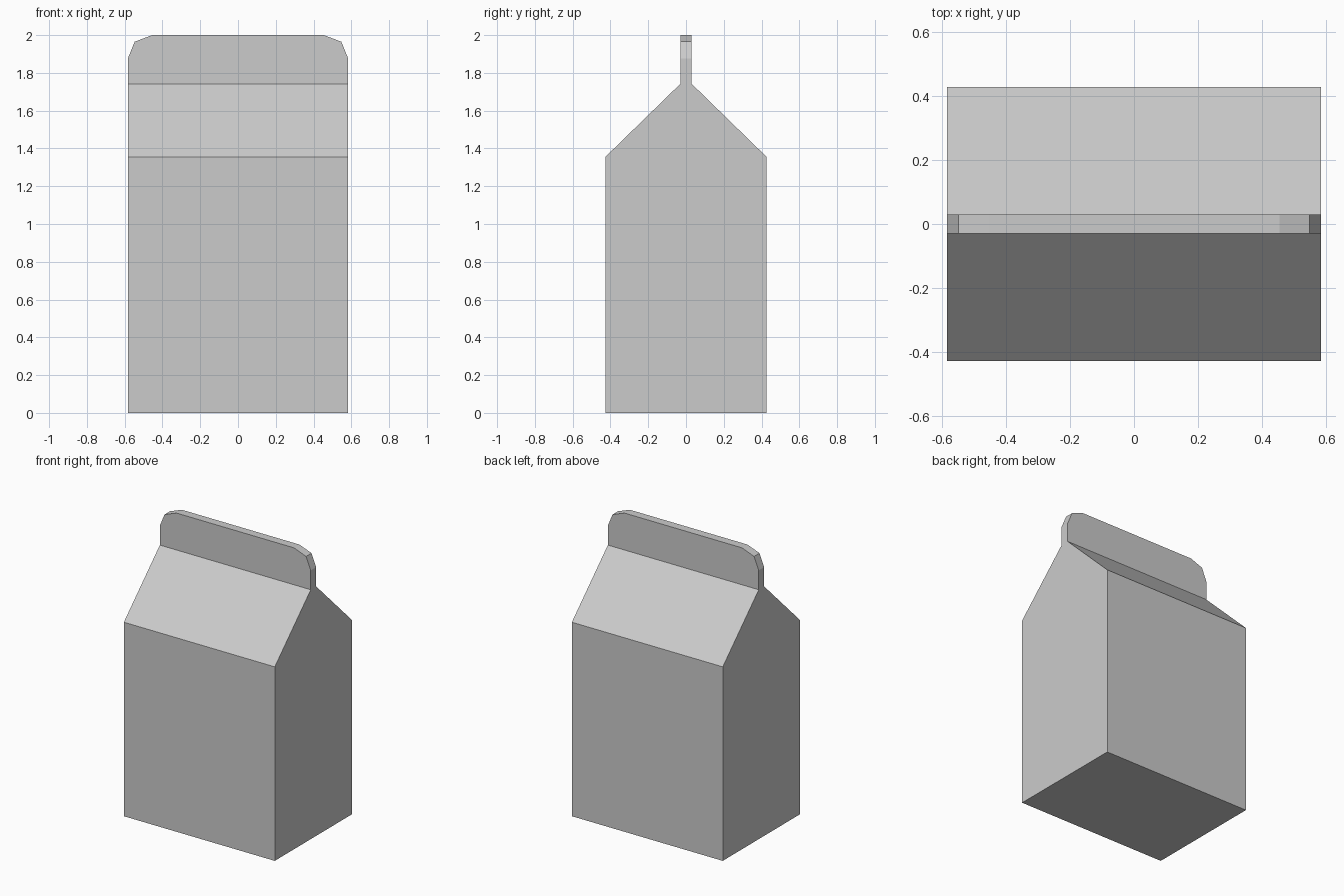
import bpy
import bmesh
from mathutils import Vector

cube = bpy.data.objects.get("Cube")
if cube:
    bpy.data.objects.remove(cube, do_unlink=True)

HALF_W, HALF_D, FIN = 0.583, 0.427, 0.03
SHOULDER, RIDGE, TOP = 1.355, 1.742, 2.0

card = bpy.data.materials.new("plain_card")
card.use_nodes = True
grey = (0.6, 0.6, 0.6, 1)
card.diffuse_color = grey
card.node_tree.nodes["Principled BSDF"].inputs["Base Color"].default_value = grey


def mirrored(half):
    """Close a right-hand half outline by mirroring it."""
    return half + [(-u, v) for u, v in reversed(half)]


def extrude_outline(name, outline, place, sweep):
    """Extrude a flat outline into a solid along the sweep vector."""
    bm = bmesh.new()
    face = bm.faces.new([bm.verts.new(place(u, v)) for u, v in outline])
    out = bmesh.ops.extrude_face_region(bm, geom=[face], use_keep_orig=True)
    moved = [g for g in out["geom"] if isinstance(g, bmesh.types.BMVert)]
    bmesh.ops.translate(bm, verts=moved, vec=Vector(sweep))
    bmesh.ops.recalc_face_normals(bm, faces=bm.faces)
    mesh = bpy.data.meshes.new(name)
    bm.to_mesh(mesh)
    bm.free()
    mesh.materials.append(card)
    obj = bpy.data.objects.new(name, mesh)
    bpy.context.collection.objects.link(obj)
    return obj


# Box with the gabled roof, a side profile swept across the width
gable = mirrored([(HALF_D, 0), (HALF_D, SHOULDER), (FIN, RIDGE)])
extrude_outline("carton_body", gable,
                lambda u, v: (-HALF_W, u, v), (2 * HALF_W, 0, 0))

# Upright sealed flap with clipped corners
flap = mirrored([(HALF_W, RIDGE), (HALF_W, 1.877), (0.547, 1.965), (0.454, TOP)])
extrude_outline("top_flap", flap,
                lambda u, v: (u, -FIN, v), (0, 2 * FIN, 0))
